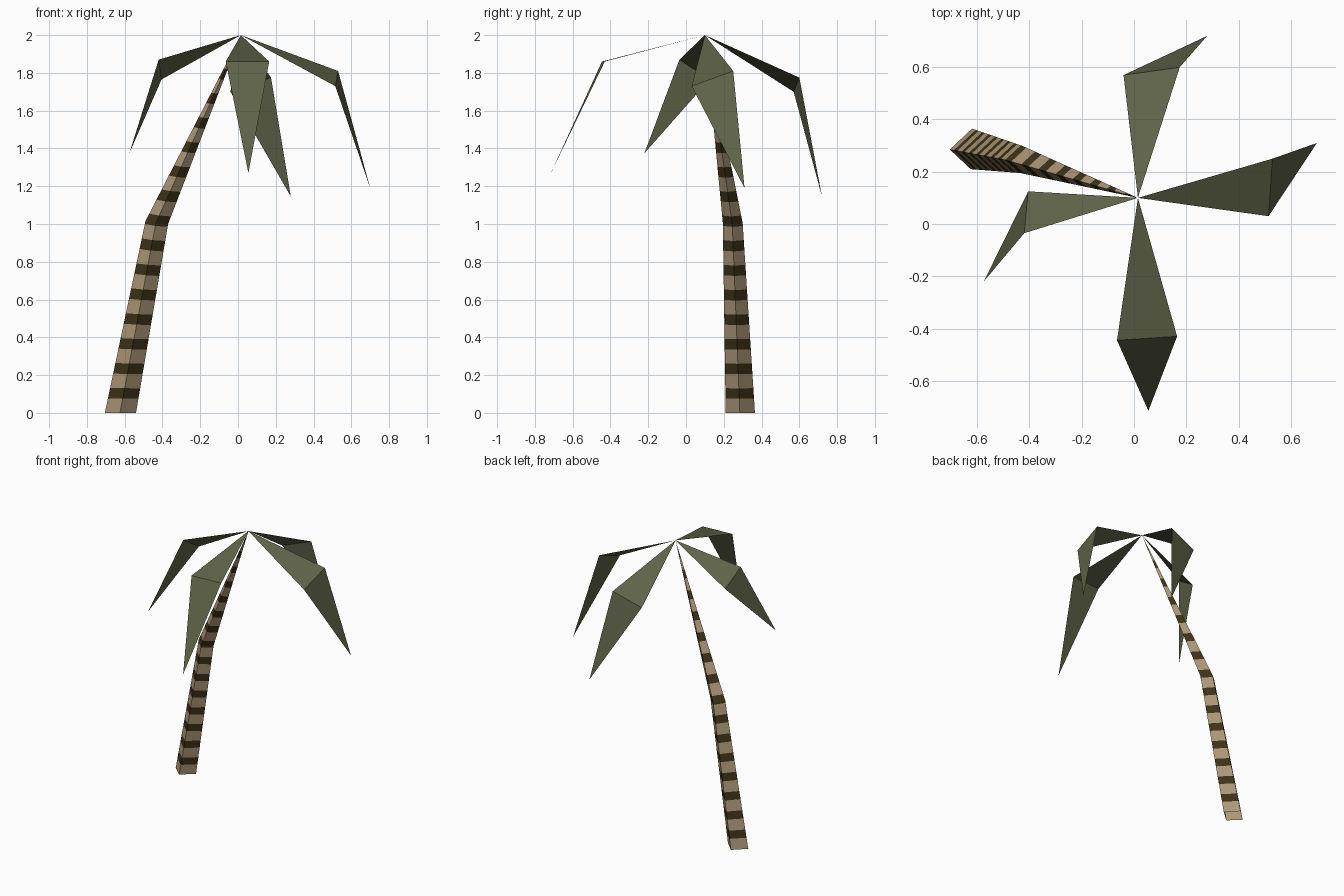
import bpy, bmesh
from mathutils import Vector

if "Cube" in bpy.data.objects:
    bpy.data.objects.remove(bpy.data.objects["Cube"])


def material(name, rgb):
    m = bpy.data.materials.new(name)
    m.diffuse_color = (*rgb, 1)
    m.use_nodes = True
    m.node_tree.nodes["Principled BSDF"].inputs["Base Color"].default_value = m.diffuse_color
    return m


bark = material("light bark", (0.41, 0.31, 0.185))
band = material("dark bark band", (0.047, 0.032, 0.009))
leaf = material("olive leaf", (0.118, 0.128, 0.066))

APEX = Vector((0.015, 0.10, 2.0))


def add_object(name, bm, mats):
    me = bpy.data.meshes.new(name)
    bm.to_mesh(me)
    bm.free()
    for m in mats:
        me.materials.append(m)
    ob = bpy.data.objects.new(name, me)
    bpy.context.collection.objects.link(ob)
    return ob


# Trunk: open four-sided tube, bent halfway, tapering to a point
base = [Vector(p) for p in ((-0.705, 0.285, 0), (-0.625, 0.21, 0),
                            (-0.54, 0.285, 0), (-0.62, 0.365, 0))]
bend = [Vector(p) for p in ((-0.49, 0.245, 1.015), (-0.435, 0.195, 1.005),
                            (-0.37, 0.245, 1.0), (-0.43, 0.30, 1.005))]


def ring(t):
    if t <= 1:
        return [a.lerp(b, t) for a, b in zip(base, bend)]
    return [b.lerp(APEX, t - 1) for b in bend]


# Band edges along the trunk, plus the bend itself
START, PERIOD, DARK = 0.075, 0.13, 0.055
cuts = {0.0, 1.0}
for i in range(15):
    cuts.add(START + i * PERIOD)
    cuts.add(START + i * PERIOD + DARK)
cuts = sorted(c for c in cuts if c < 1.98)

bm = bmesh.new()
rings = [[bm.verts.new(p) for p in ring(t)] for t in cuts]
for k in range(len(cuts) - 1):
    mid = (cuts[k] + cuts[k + 1]) / 2
    dark = mid > START and (mid - START) % PERIOD < DARK
    for j in range(4):
        n = (j + 1) % 4
        f = bm.faces.new((rings[k][j], rings[k][n], rings[k + 1][n], rings[k + 1][j]))
        f.material_index = int(dark)
top = bm.verts.new(APEX)
for j in range(4):
    bm.faces.new((rings[-1][j], rings[-1][(j + 1) % 4], top))
add_object("trunk", bm, [bark, band])


# Fronds: two flat triangles folded at the widest line
def frond(name, a, b, tip):
    bm = bmesh.new()
    v = [bm.verts.new(p) for p in (APEX, a, b, tip)]
    bm.faces.new((v[0], v[1], v[2]))
    bm.faces.new((v[2], v[1], v[3]))
    add_object(name, bm, [leaf])


frond("right_frond", (0.515, 0.03, 1.73), (0.53, 0.25, 1.81), (0.70, 0.31, 1.19))
frond("back_frond", (0.175, 0.60, 1.775), (-0.04, 0.57, 1.70), (0.28, 0.72, 1.145))
frond("left_frond", (-0.405, 0.125, 1.765), (-0.42, -0.035, 1.87), (-0.575, -0.22, 1.375))
frond("front_frond", (-0.065, -0.445, 1.86), (0.165, -0.43, 1.86), (0.055, -0.715, 1.27))
